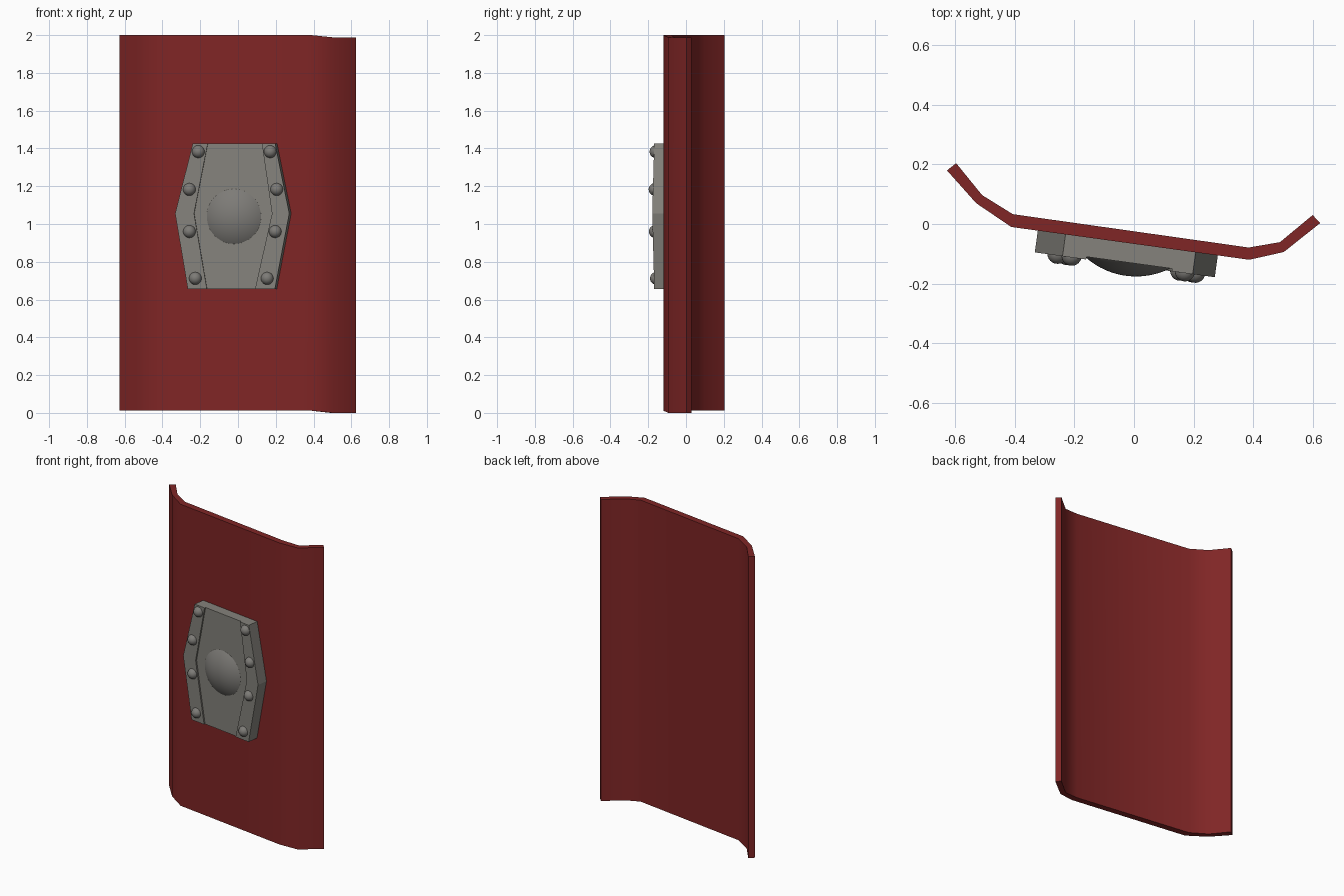
import bpy, bmesh, math
from mathutils import Matrix

if "Cube" in bpy.data.objects:
    bpy.data.objects.remove(bpy.data.objects["Cube"])

TILT = -0.137            # the flat middle of the shield is turned about z
ORIGIN = (0, -0.0665, 0)  # point on the shield's front face at x = 0


def material(name, rgb):
    m = bpy.data.materials.new(name)
    m.diffuse_color = (*rgb, 1)
    m.use_nodes = True
    m.node_tree.nodes["Principled BSDF"].inputs["Base Color"].default_value = m.diffuse_color
    return m


RED = material("dark red", (0.215, 0.019, 0.019))
GREY = material("plate grey", (0.232, 0.224, 0.2))
STUD = material("stud grey", (0.205, 0.198, 0.184))


def finish(name, bm, mat, on_face=False, smooth=None):
    bmesh.ops.recalc_face_normals(bm, faces=bm.faces[:])
    me = bpy.data.meshes.new(name)
    bm.to_mesh(me)
    bm.free()
    me.materials.append(mat)
    ob = bpy.data.objects.new(name, me)
    bpy.context.collection.objects.link(ob)
    if on_face:
        ob.location = ORIGIN
        ob.rotation_euler.z = TILT
    if smooth:
        bpy.ops.object.select_all(action='DESELECT')
        ob.select_set(True)
        bpy.context.view_layer.objects.active = ob
        bpy.ops.object.shade_smooth_by_angle(angle=math.radians(smooth))
    return ob


def loft(rows):
    """Skin closed rows of points and cap both ends."""
    bm = bmesh.new()
    rings = [[bm.verts.new(p) for p in row] for row in rows]
    n = len(rings[0])
    for a, b in zip(rings, rings[1:]):
        for i in range(n):
            j = (i + 1) % n
            bm.faces.new((a[i], a[j], b[j], b[i]))
    bm.faces.new(rings[0])
    bm.faces.new(rings[-1])
    return bm


# Curved shield board
front = [(-0.628, 0.18), (-0.53, 0.07), (-0.412, -0.01),
         (0.387, -0.12), (0.503, -0.094), (0.625, 0.003)]
back = [(-0.597, 0.204), (-0.51, 0.097), (-0.407, 0.033),
        (0.385, -0.079), (0.49, -0.061), (0.6, 0.03)]
outline = front + back[::-1]


def edge_row(z):
    # the right-hand flange sits slightly lower
    return [(x, y, z - (0.012 if x > 0.45 else 0)) for x, y in outline]


bm = loft([edge_row(0.012), edge_row(2.0)])
# caps split in quads so they stay clean with the stepped ends
for f in [f for f in bm.faces if len(f.verts) > 4]:
    vs = list(f.verts)
    bm.faces.remove(f)
    for i in range(5):
        bm.faces.new((vs[i], vs[i + 1], vs[10 - i], vs[11 - i]))
finish("shield_board", bm, RED, smooth=50)

# Hexagonal boss plate with a shallow recessed centre panel
HIGH, LOW = 0.074, 0.065


def plate_row(z, left, a, b, right):
    prof = [(left, -0.004), (left, HIGH), (a, HIGH), (a, LOW),
            (b, LOW), (b, HIGH), (right, HIGH), (right, -0.004)]
    return [(u, -w, z) for u, w in prof]


bm = loft([plate_row(0.655, -0.258, -0.156, 0.101, 0.207),
           plate_row(1.055, -0.326, -0.225, 0.192, 0.284),
           plate_row(1.425, -0.232, -0.152, 0.138, 0.209)])
finish("boss_plate", bm, GREY, on_face=True)


def cap(name, u, z, base, radius, height, segs, rings):
    """Part of a sphere rising by height above depth base."""
    bm = bmesh.new()
    bmesh.ops.create_uvsphere(bm, u_segments=segs, v_segments=rings, radius=radius,
                              matrix=Matrix.Rotation(math.pi / 2, 4, 'X'))
    cut = -(radius - height)
    bmesh.ops.bisect_plane(bm, geom=bm.verts[:] + bm.edges[:] + bm.faces[:],
                           plane_co=(0, cut, 0), plane_no=(0, 1, 0), clear_outer=True)
    bmesh.ops.translate(bm, verts=bm.verts[:], vec=(u, -base - cut, z))
    finish(name, bm, STUD, on_face=True, smooth=40)


# Central dome
cap("boss_dome", -0.013, 1.04, LOW, 0.256, 0.045, 48, 64)

# Rivets down both side strips: height, left, right
for i, (z, l, r) in enumerate([(1.383, -0.202, 0.182), (1.183, -0.25, 0.217),
                               (0.96, -0.25, 0.209), (0.712, -0.218, 0.166)]):
    cap(f"rivet_left_{i + 1}", l, z, HIGH, 0.034, 0.028, 20, 14)
    cap(f"rivet_right_{i + 1}", r, z, HIGH, 0.034, 0.028, 20, 14)
